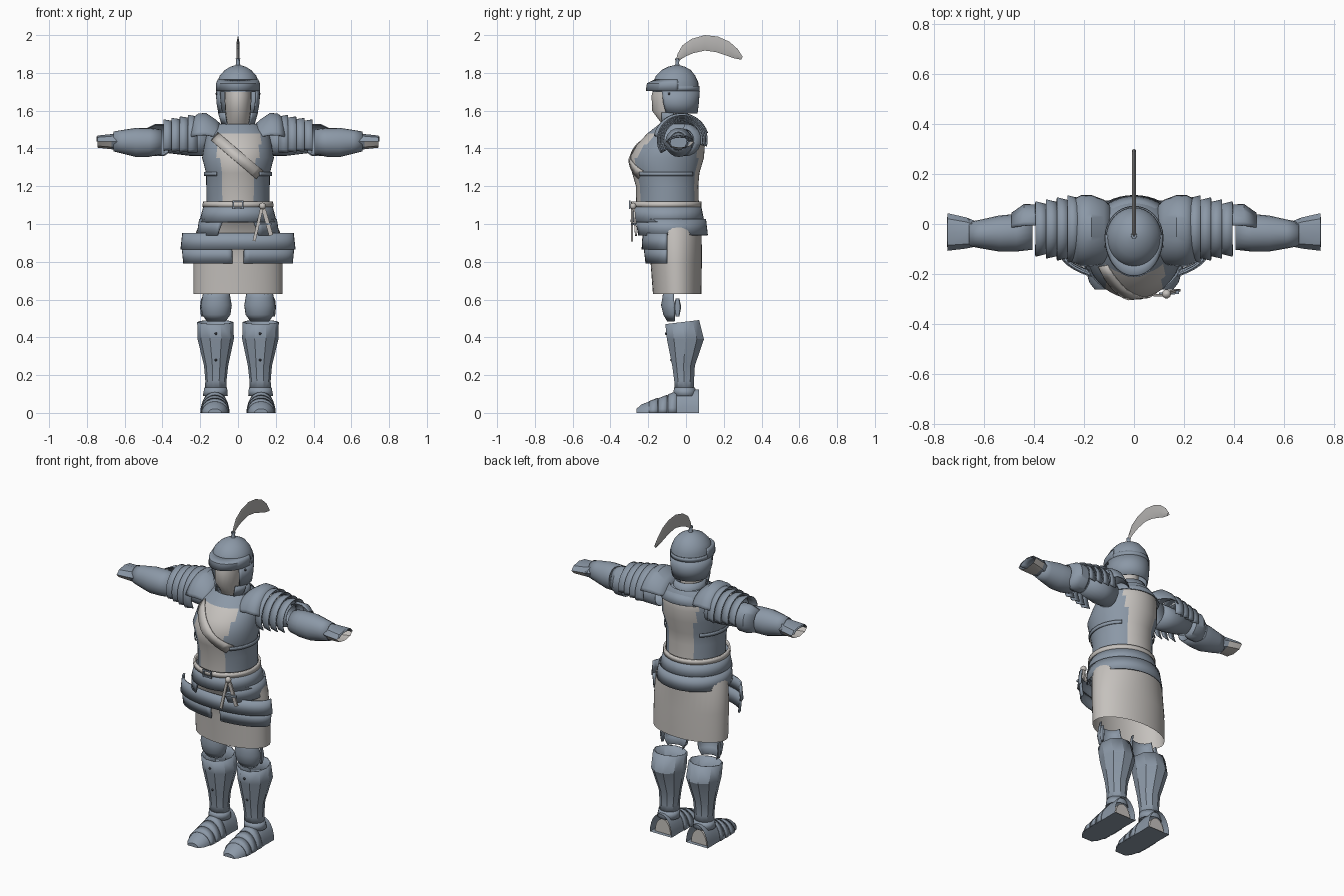
import bpy, bmesh, math
from mathutils import Vector

def material(name, rgb):
    m = bpy.data.materials.new(name)
    m.diffuse_color = (*rgb, 1)
    return m

STEEL = material("blue_grey_steel", (0.26, 0.315, 0.385))
CLOTH = material("pale_cloth", (0.56, 0.535, 0.51))
PLUME = material("plume_grey", (0.46, 0.45, 0.44))
DARK = material("dark_rivet", (0.04, 0.045, 0.055))

def finish(name, verts, faces, mats, thick=0, mirror=False, rule=None, angle=35):
    me = bpy.data.meshes.new(name)
    me.from_pydata(verts, [], faces)
    bm = bmesh.new()
    bm.from_mesh(me)
    bmesh.ops.recalc_face_normals(bm, faces=bm.faces)
    bm.to_mesh(me)
    bm.free()
    ob = bpy.data.objects.new(name, me)
    bpy.context.collection.objects.link(ob)
    for m in mats:
        me.materials.append(m)
    if rule:
        for p in me.polygons:
            p.material_index = rule(p.center)
    bpy.ops.object.select_all(action='DESELECT')
    ob.select_set(True)
    bpy.context.view_layer.objects.active = ob
    bpy.ops.object.shade_smooth_by_angle(angle=math.radians(angle))
    if thick:
        s = ob.modifiers.new("thickness", 'SOLIDIFY')
        s.thickness, s.offset = thick, -1
    if mirror:
        ob.modifiers.new("mirror", 'MIRROR')
    return ob

def loft(name, rings, mats, axis='z', arc=(0, 360), n=32, caps=(0, 0), tweak=None, **kw):
    """Rings are (position, centre_u, centre_v, radius_u, radius_v) along an axis."""
    full = arc[1] - arc[0] == 360
    k = n if full else n + 1
    verts, faces = [], []
    for t, cu, cv, ru, rv in rings:
        for i in range(k):
            a = math.radians(arc[0] + (arc[1] - arc[0]) * i / n)
            u, v = cu + ru * math.cos(a), cv + rv * math.sin(a)
            co = {'z': (u, v, t), 'x': (t, u, v), 'y': (u, t, v)}[axis]
            verts.append(tweak(*co) if tweak else co)
    for r in range(len(rings) - 1):
        for i in range(n):
            j = (i + 1) % k
            faces.append((r*k + i, r*k + j, (r+1)*k + j, (r+1)*k + i))
    if caps[0]:
        faces.append(tuple(range(k))[::-1])
    if caps[1]:
        faces.append(tuple(range((len(rings) - 1) * k, len(rings) * k)))
    return finish(name, verts, faces, mats, **kw)

def bar(name, a, b, w, d, mat, mirror=False):
    """Rectangular bar from a to b, w wide and d deep."""
    a, b = Vector(a), Vector(b)
    dirn = (b - a).normalized()
    side = dirn.cross(Vector((0, 1, 0))).normalized() * w / 2
    up = side.cross(dirn).normalized() * d / 2
    vs = [p + s * side + t * up for p in (a, b) for s, t in ((-1, -1), (1, -1), (1, 1), (-1, 1))]
    fs = [(0, 1, 2, 3), (7, 6, 5, 4)] + [(i, (i+1) % 4, 4 + (i+1) % 4, 4 + i) for i in range(4)]
    return finish(name, vs, fs, [mat], mirror=mirror)

def ball(name, c, r, mat, mirror=False):
    rings = [(c[2] - r * math.cos(math.pi * i / 6), c[0], c[1],
              max(r * math.sin(math.pi * i / 6), 1e-4), max(r * math.sin(math.pi * i / 6), 1e-4)) for i in range(7)]
    return loft(name, rings, [mat], n=10, caps=(1, 1), mirror=mirror)

# Torso: steel flanks, pale centre front and back
TORSO = [(1.08, 0, -.097, .165, .166), (1.20, 0, -.10, .168, .165), (1.27, 0, -.107, .169, .178),
         (1.35, 0, -.102, .19, .197), (1.42, 0, -.08, .178, .18), (1.48, 0, -.052, .165, .152),
         (1.53, 0, -.035, .11, .105)]

def front_y(x, z):
    for p, q in zip(TORSO, TORSO[1:]):
        if p[0] <= z <= q[0]:
            f = (z - p[0]) / (q[0] - p[0])
            cy, rx, ry = [p[i] + f * (q[i] - p[i]) for i in (2, 3, 4)]
            return cy - ry * math.sqrt(max(0, 1 - (x / rx) ** 2))
    return -.1

loft("cuirass", TORSO, [STEEL, CLOTH], n=48, angle=50,
     rule=lambda c: int(abs(c.x) < .09 + max(0, c.z - 1.3) * .2 and c.z < 1.49))
# Horizontal plate rim across the flanks
for a0 in (-50, 130):
    loft("flank_rim", [(1.255, 0, -.105, .174, .178), (1.275, 0, -.107, .175, .182)], [STEEL],
         arc=(a0, a0 + 100), thick=.006)
# Diagonal sash following the chest
sv = []
for i in range(11):
    x, z = -.125 + .024 * i, 1.465 - .0205 * i
    for o in (-.028, .028):
        px, pz = x + o * .65, z + o * .76
        sv.append((px, front_y(px, pz) - .009, pz))
finish("sash", sv, [(2*i, 2*i+1, 2*i+3, 2*i+2) for i in range(10)], [CLOTH], thick=.005)

# Gorget, yoke and neck
loft("gorget", [(1.46, 0, -.03, .17, .145), (1.50, 0, -.03, .125, .125), (1.525, 0, -.04, .09, .1),
                (1.565, 0, -.04, .085, .09)], [STEEL], arc=(-40, 220), thick=.006)
loft("front_collar", [(1.475, 0, -.04, .12, .165), (1.52, 0, -.04, .09, .11)], [STEEL], arc=(220, 320), thick=.006)

# Head
loft("face", [(1.48, 0, -.05, .06, .06), (1.54, 0, -.06, .06, .075), (1.60, 0, -.085, .068, .095),
              (1.68, 0, -.085, .072, .097), (1.73, 0, -.08, .07, .09)], [CLOTH], n=20)
loft("helmet_bowl", [(1.70, 0, -.055, .112, .122), (1.75, 0, -.055, .111, .12), (1.785, 0, -.055, .097, .104),
                     (1.815, 0, -.052, .07, .078), (1.833, 0, -.05, .04, .043), (1.842, 0, -.048, .008, .008)],
     [STEEL], caps=(0, 1))
loft("helmet_neck_guard", [(1.585, 0, -.045, .098, .10), (1.64, 0, -.052, .108, .114), (1.705, 0, -.055, .112, .122)],
     [STEEL], arc=(-35, 215), thick=.006)
loft("cheek_guard", [(1.525, 0, -.06, .08, .085), (1.59, 0, -.05, .099, .10)], [STEEL],
     arc=(-48, -8), n=8, thick=.008, mirror=True)
loft("visor_brim", [(1.705, 0, -.055, .117, .158), (1.745, 0, -.055, .116, .152), (1.765, 0, -.055, .108, .112)],
     [STEEL], arc=(175, 365), thick=.006)
loft("helmet_band", [(1.705, 0, -.055, .116, .126), (1.73, 0, -.055, .116, .126)], [STEEL], arc=(0, 180), thick=.006)
ball("helmet_rivet", (.112, -.09, 1.69), .007, DARK, True)
loft("plume_socket", [(1.83, 0, -.046, .016, .016), (1.85, 0, -.046, .01, .01), (1.875, 0, -.046, .012, .012)],
     [STEEL], n=10, caps=(1, 1))
outer = [(-.055, 1.86), (-.045, 1.90), (-.02, 1.945), (.03, 1.98), (.10, 2.0), (.17, 1.992), (.23, 1.965), (.275, 1.925), (.30, 1.885)]
inner = [(-.04, 1.86), (-.025, 1.873), (0, 1.888), (.04, 1.905), (.10, 1.918), (.16, 1.91), (.21, 1.893), (.255, 1.877), (.292, 1.87)]
pv = []
for s in (-1, 1):
    for o, i in zip(outer, inner):
        m = ((o[0] + i[0]) / 2, (o[1] + i[1]) / 2)
        pv += [(0, *o), (s * .008, *m), (0, *i)]
finish("plume", pv, [(b + 3*i + j, b + 3*i + j + 1, b + 3*i + j + 4, b + 3*i + j + 3)
                     for b in (0, 27) for i in range(8) for j in (0, 1)], [PLUME], angle=60)

# Waist belt, buckle and fauld with raised front notch
loft("belt", [(1.09, 0, -.105, .188, .188), (1.118, 0, -.105, .186, .186)], [CLOTH], thick=.012)
for x in (-.025, .025):
    bar("buckle_side", (x, -.298, 1.08), (x, -.298, 1.125), .008, .008, STEEL)
for z in (1.085, 1.12):
    bar("buckle_rail", (-.028, -.298, z), (.028, -.298, z), .008, .008, STEEL)
def notch(x, y, z):
    return (x, y, z + (.07 if y < -.2 and abs(x) < .1 and z < 1 else 0))
loft("upper_fauld", [(1.01, 0, -.098, .206, .196), (1.10, 0, -.102, .182, .182)], [STEEL], thick=.006)
loft("lower_fauld", [(.94, 0, -.082, .213, .192), (1.025, 0, -.09, .2, .19)], [STEEL], n=48, tweak=notch, thick=.006)

# Cloth skirt, open underneath
loft("skirt", [(.63, 0, -.047, .236, .128), (.80, 0, -.052, .236, .136), (.95, 0, -.06, .225, .143),
               (1.03, 0, -.09, .19, .18)], [CLOTH], n=40)

# Tassets wrapped round the front hips
loft("upper_tasset", [(.865, 0, -.10, .305, .135), (.953, 0, -.10, .295, .13)], [STEEL], arc=(180, 360), n=24, thick=.008)
loft("lower_tasset", [(.79, 0, -.10, .29, .115), (.875, 0, -.10, .298, .125)], [STEEL],
     arc=(276, 360), n=14, thick=.008, mirror=True)

# Hanging dagger and its straps
bar("dagger_strap_left", (.125, -.285, 1.08), (.085, -.285, .91), .016, .01, CLOTH)
bar("dagger_strap_right", (.135, -.275, 1.08), (.175, -.265, .94), .022, .01, CLOTH)
bar("dagger_crossguard", (.10, -.282, 1.0), (.18, -.272, 1.0), .012, .014, STEEL)
ball("dagger_pommel", (.13, -.28, 1.095), .018, CLOTH)

# Shoulder plates and overlapping lames, open below
loft("shoulder_cap", [(.075, -.035, 1.43, .10, .085), (.12, -.03, 1.43, .135, .125), (.17, -.025, 1.43, .15, .158),
                      (.21, -.025, 1.43, .15, .155), (.25, -.025, 1.43, .13, .125)], [STEEL],
     axis='x', arc=(20, 165), n=20, thick=.006, mirror=True)
for i in range(4):
    x = .215 + .043 * i
    r = .135 - .008 * i
    loft("shoulder_lame_%d" % (i + 1), [(x, -.02, 1.445, r - .012, r - .01), (x + .05, -.02, 1.445, r, r - .002)],
         [STEEL], axis='x', arc=(-15, 212), n=24, thick=.005, mirror=True)

# Arms
loft("upper_arm", [(.165, -.01, 1.43, .075, .07), (.25, -.01, 1.43, .075, .07), (.37, .0, 1.44, .065, .065)],
     [STEEL], axis='x', n=20, mirror=True, thick=.005)
loft("elbow_guard", [(.36, .0, 1.445, .05, .065), (.39, .0, 1.445, .078, .085), (.44, .0, 1.445, .08, .085),
                     (.49, -.01, 1.44, .055, .065)], [STEEL], axis='x', arc=(-95, 95), n=16, thick=.006, mirror=True)
loft("forearm", [(.405, -.035, 1.435, .068, .066), (.47, -.035, 1.432, .075, .076), (.54, -.038, 1.432, .072, .077),
                 (.61, -.04, 1.435, .058, .063), (.66, -.04, 1.437, .048, .052)], [STEEL],
     axis='x', n=20, mirror=True, thick=.005)
# Gauntlets: pale flattened palm under a steel back plate
loft("gauntlet", [(.63, -.04, 1.436, .05, .05), (.67, -.036, 1.436, .062, .04), (.745, -.032, 1.436, .075, .032)],
     [STEEL, CLOTH], axis='x', n=8, mirror=True, angle=25, caps=(1, 0), rule=lambda c: int(c.z < 1.43 and c.x > .67))
loft("hand_back_plate", [(.655, -.036, 1.425, .06, .05), (.71, -.034, 1.43, .064, .034), (.748, -.032, 1.43, .064, .032)],
     [STEEL], axis='x', arc=(20, 160), n=6, mirror=True, thick=.005)

# Knees: hollow front shells with a small rear wing
loft("knee_guard", [(.485, .115, -.06, .05, .04), (.52, .115, -.06, .075, .06), (.57, .115, -.06, .082, .072),
                    (.61, .115, -.065, .075, .06), (.645, .115, -.065, .068, .055)], [STEEL],
     arc=(180, 360), n=16, thick=.006, mirror=True)
loft("knee_wing", [(.51, .19, -.045, .006, .01), (.56, .193, -.045, .008, .02), (.605, .19, -.045, .006, .01)],
     [STEEL], n=8, mirror=True, caps=(1, 1))

# Greaves with angular plates and a sloping open top
loft("greave", [(.12, .117, -.008, .058, .054), (.17, .117, -.01, .056, .055), (.25, .116, -.013, .064, .063),
                (.39, .118, -.003, .096, .103), (.483, .12, -.02, .096, .094)], [STEEL], n=10, angle=25,
     mirror=True, thick=.006, tweak=lambda x, y, z: (x, y, z + (y * .12 if z > .45 else 0)))
for z, y in ((.28, -.078), (.42, -.105)):
    ball("greave_rivet", (.117, y, z), .007, DARK, True)

# Shoes: arched section along y, flat sole, open heel
SHOE = [(.07, .122, 0, .073, .125), (-.02, .122, 0, .072, .125), (-.06, .122, 0, .073, .105), (-.12, .122, 0, .075, .085),
        (-.19, .122, 0, .07, .062), (-.235, .122, 0, .056, .045), (-.262, .122, 0, .035, .022)]
loft("shoe", SHOE, [STEEL], axis='y', arc=(0, 180), n=12, caps=(0, 1), mirror=True)
finish("sole", [(c + s * r, y, .001) for y, c, _, r, _ in SHOE for s in (-1, 1)],
       [(2*i, 2*i+1, 2*i+3, 2*i+2) for i in range(6)], [STEEL], mirror=True)
loft("heel_lining", [(.05, .122, .003, .052, .085), (-.01, .122, .003, .052, .085)], [CLOTH], axis='y',
     arc=(0, 180), n=12, caps=(1, 1), mirror=True)
for y, h, w in ((-.05, .116, .077), (-.10, .096, .078), (-.15, .08, .076)):
    loft("shoe_lame", [(y, .122, 0, w, h), (y - .045, .122, 0, w - .002, h - .018)], [STEEL],
         axis='y', arc=(0, 180), n=12, thick=.004, mirror=True)
loft("ankle_cuff", [(.09, .12, -.005, .066, .062), (.135, .118, -.008, .06, .056)], [STEEL], n=16, mirror=True, thick=.005)
